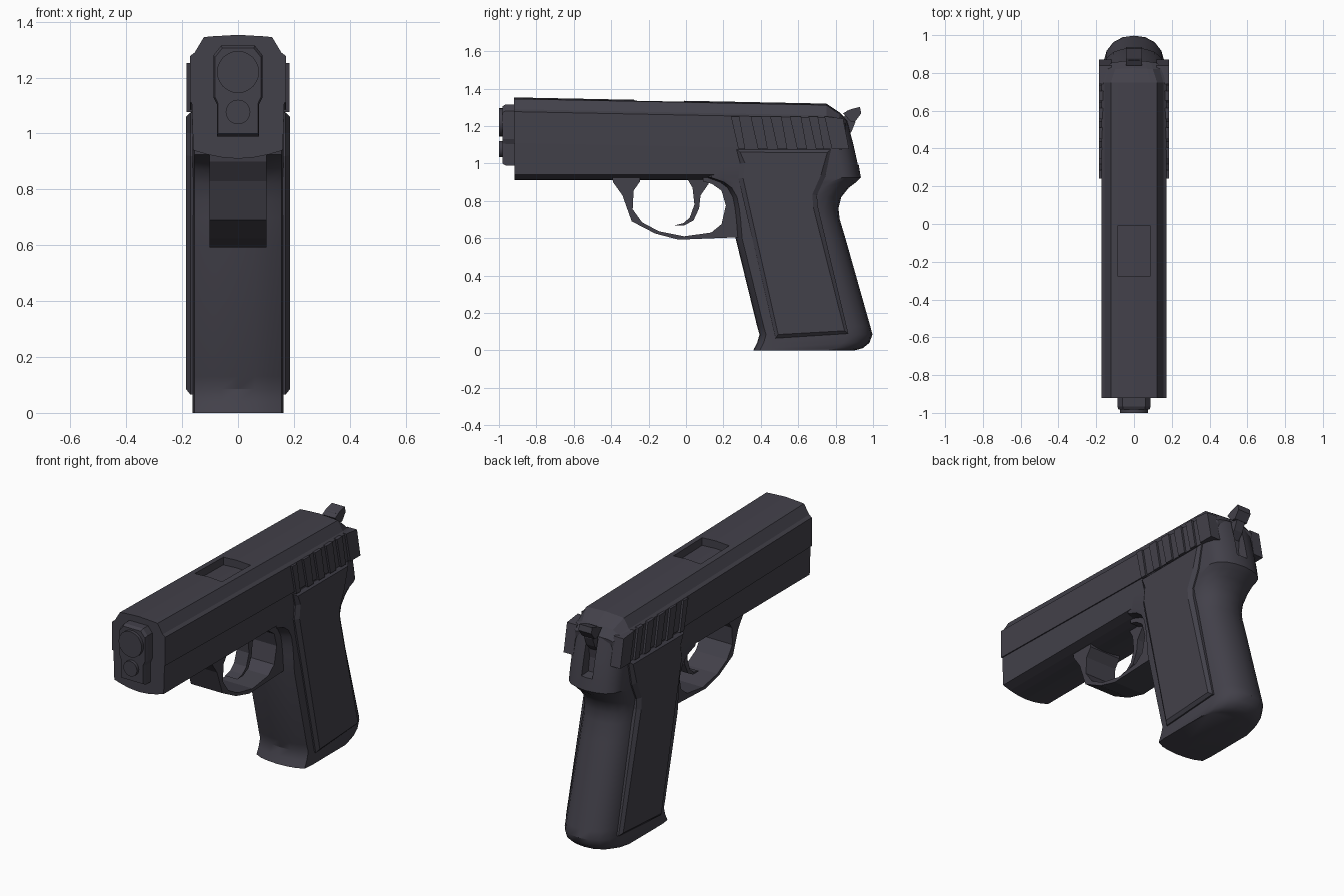
import bpy, bmesh, math

if "Cube" in bpy.data.objects:
    bpy.data.objects.remove(bpy.data.objects["Cube"])

mat = bpy.data.materials.new("dark_metal")
mat.diffuse_color = (0.055, 0.052, 0.068, 1)
mat.use_nodes = True
mat.node_tree.nodes["Principled BSDF"].inputs["Base Color"].default_value = mat.diffuse_color


def finish(name, bm, smooth=None):
    bmesh.ops.recalc_face_normals(bm, faces=bm.faces)
    me = bpy.data.meshes.new(name)
    bm.to_mesh(me)
    bm.free()
    ob = bpy.data.objects.new(name, me)
    bpy.context.collection.objects.link(ob)
    me.materials.append(mat)
    if smooth:
        bpy.ops.object.select_all(action='DESELECT')
        ob.select_set(True)
        bpy.context.view_layer.objects.active = ob
        bpy.ops.object.shade_smooth_by_angle(angle=math.radians(smooth))
    return ob


def skin(rings):
    """Skin closed rings of 3D points and cap both ends."""
    bm = bmesh.new()
    vs = [[bm.verts.new(p) for p in r] for r in rings]
    n = len(vs[0])
    for a, b in zip(vs, vs[1:]):
        for i in range(n):
            bm.faces.new((a[i], a[(i + 1) % n], b[(i + 1) % n], b[i]))
    bm.faces.new(vs[0])
    bm.faces.new(vs[-1])
    return bm


def loft(name, rings, smooth=None):
    return finish(name, skin(rings), smooth)


def both_sides(half):
    """Mirror a half ring that starts and ends on x = 0."""
    return half + [(-x, y, z) for x, y, z in half[-2:0:-1]]


def plate(name, profile, x0, x1):
    """Side profile (y, z) extruded from x0 to x1."""
    return loft(name, [[(x, y, z) for y, z in profile] for x in (x0, x1)])


def mirror_x(ob):
    m = ob.modifiers.new("mirror", 'MIRROR')
    m.use_mirror_merge = False


def rod(name, r, z, y0, y1):
    return loft(name, [[(r * math.cos(a), y, z + r * math.sin(a))
                        for a in (2 * math.pi * i / 24 for i in range(24))]
                       for y in (y0, y1)], 30)


# Slide: chamfered section, dropping slightly to the rear, with a sloped tail
sec = [(0, 1.353), (0.088, 1.348), (0.122, 1.345), (0.155, 1.29), (0.172, 1.277), (0.172, 1.11), (0, 1.11)]
rings = [both_sides([(x, y, z - 0.0198 * (y + 0.92)) for x, z in sec]) for y in (-0.92, -0.275, -0.01, 0.75)]
rings.append(both_sides([(0, 0.825, 1.27), (0.07, 0.822, 1.268), (0.10, 0.82, 1.263), (0.135, 0.82, 1.245),
                         (0.165, 0.82, 1.235), (0.165, 0.83, 1.075), (0, 0.83, 1.075)]))
rings.append(both_sides([(0, 0.866, 1.225), (0.06, 0.862, 1.223), (0.09, 0.858, 1.22), (0.11, 0.855, 1.215),
                         (0.12, 0.853, 1.21), (0.12, 0.845, 1.08), (0, 0.845, 1.08)]))
bm = skin(rings)
bmesh.ops.recalc_face_normals(bm, faces=bm.faces)
# Ejection port: sink the two top faces in the middle of the slide
port = [f for f in bm.faces if f.calc_center_median().z > 1.3 and all(
    abs(v.co.x) < 0.09 and -0.3 < v.co.y < 0 for v in f.verts)]
ext = bmesh.ops.extrude_face_region(bm, geom=port)
bmesh.ops.translate(bm, vec=(0, 0, -0.045), verts=[v for v in ext['geom'] if isinstance(v, bmesh.types.BMVert)])
bmesh.ops.delete(bm, geom=[f for f in port if f.is_valid], context='FACES')
finish("slide", bm)

# Frame under the slide, curved underneath
low = [(0, 1.12), (0.166, 1.12), (0.16, 0.94), (0.11, 0.925), (0.06, 0.915), (0, 0.91)]
loft("frame", [both_sides([(x, y, z if z < 1 else z - d) for x, z in low])
               for y, d in ((-0.918, 0), (0.72, 0.033))])

# Grip core: horizontal sections (z, front y, back y), rounded backstrap
levels = [(0, 0.36, 0.90), (0.012, 0.365, 0.945), (0.04, 0.38, 0.98), (0.085, 0.393, 0.997),
          (0.13, 0.38, 0.985), (0.6, 0.265, 0.852), (0.7, 0.257, 0.822), (0.76, 0.25, 0.815),
          (0.82, 0.238, 0.83), (0.87, 0.21, 0.87), (0.9, 0.17, 0.91), (0.925, 0.10, 0.935),
          (1.0, 0.10, 0.922), (1.1, 0.10, 0.9), (1.22, 0.2, 0.868)]
rings = []
for z, f, b in levels:
    k = 0.7 if z > 0.91 else 1
    rings.append(both_sides([(0, f, z), (0.06, f + 0.004, z), (0.11, f + 0.014, z), (0.156, f + 0.035, z),
                             (0.162, f + 0.09, z), (0.162, b - 0.14 * k, z), (0.145, b - 0.08 * k, z),
                             (0.11, b - 0.035 * k, z), (0.06, b - 0.008, z), (0, b, z)]))
grip = loft("grip_core", rings, 32)

# Hammer slot cut into the rear
slot = plate("slot_cutter", [(0.80, 1.4), (0.855, 1.0), (1.1, 0.98), (1.1, 1.4)], -0.035, 0.035)
slot.hide_render = True
m = grip.modifiers.new("hammer_slot", 'BOOLEAN')
m.operation = 'DIFFERENCE'
m.solver = 'EXACT'
m.object = slot
bpy.context.view_layer.objects.active = grip
bpy.ops.object.modifier_apply(modifier=m.name)
bpy.data.objects.remove(slot)

# Grip side panels with a bevelled raised face
panel = [(0.27, 1.075), (0.29, 1.0), (0.28, 0.92), (0.478, 0.065), (0.868, 0.09), (0.705, 0.77),
         (0.70, 0.83), (0.745, 0.93), (0.775, 1.075)]
bm = bmesh.new()
f = bm.faces.new([bm.verts.new((0.14, y, z)) for y, z in panel])
ext = bmesh.ops.extrude_face_region(bm, geom=[f])
bmesh.ops.translate(bm, vec=(0.03, 0, 0), verts=[v for v in ext['geom'] if isinstance(v, bmesh.types.BMVert)])
bmesh.ops.recalc_face_normals(bm, faces=bm.faces)
outer = max(bm.faces, key=lambda q: q.calc_center_median().x)
bmesh.ops.inset_region(bm, faces=[outer], thickness=0.025, depth=0.0)
for v in outer.verts:
    v.co.x = 0.186
mirror_x(finish("grip_panel", bm))

# Slanted serration ribs, the last one wide
for i, (y, w) in enumerate(((0.24, 0.045), (0.345, 0.06), (0.45, 0.06), (0.555, 0.06), (0.655, 0.05), (0.74, 0.1))):
    s = 0.04
    mirror_x(plate("slide_rib_%d" % i, [(y, 1.252), (y + w, 1.252 - 0.012 * (i == 5)),
                                        (y + w + s * 0.8, 1.076), (y + s, 1.076)], 0.12, 0.184))

# Muzzle block, barrel and guide rod
nose = [(0, 1.315), (0.06, 1.315), (0.088, 1.28), (0.088, 1.13), (0.076, 1.105), (0.076, 0.99), (0, 0.99)]
loft("muzzle_block", [both_sides([(x * k, y, 1.15 + (z - 1.15) * k) for x, z in nose])
                      for y, k in ((-0.9, 1), (-0.965, 1), (-0.982, 0.94))])
rod("barrel", 0.075, 1.22, -1.0, -0.9)
rod("guide_rod", 0.044, 1.077, -1.0, -0.9)

# Trigger guard: outer path, then back along the opening
guard = [(-0.395, 0.93), (-0.39, 0.9), (-0.34, 0.83), (-0.29, 0.69), (-0.165, 0.625), (-0.04, 0.592),
         (0.28, 0.605), (0.28, 0.93), (0.09, 0.93), (0.09, 0.905), (0.14, 0.89), (0.19, 0.855),
         (0.213, 0.775), (0.19, 0.675), (0.135, 0.63), (-0.01, 0.61), (-0.145, 0.637),
         (-0.235, 0.685), (-0.285, 0.755), (-0.28, 0.855), (-0.245, 0.905), (-0.245, 0.93)]
plate("trigger_guard", guard, -0.102, 0.102)

# Trigger
plate("trigger", [(0.0, 0.93), (0.035, 0.87), (0.045, 0.78), (0.02, 0.71), (-0.015, 0.68), (-0.065, 0.668),
                  (-0.01, 0.668), (0.04, 0.695), (0.07, 0.76), (0.078, 0.83), (0.12, 0.89), (0.13, 0.93)],
      -0.04, 0.04)

# Hammer: narrow shank with a wider spur
plate("hammer", [(0.83, 1.22), (0.865, 1.285), (0.9, 1.26), (0.905, 1.22), (0.885, 1.17), (0.84, 1.12)], -0.028, 0.028)
plate("hammer_spur", [(0.84, 1.268), (0.875, 1.288), (0.93, 1.302), (0.937, 1.268), (0.905, 1.225), (0.88, 1.225)],
      -0.042, 0.042)
